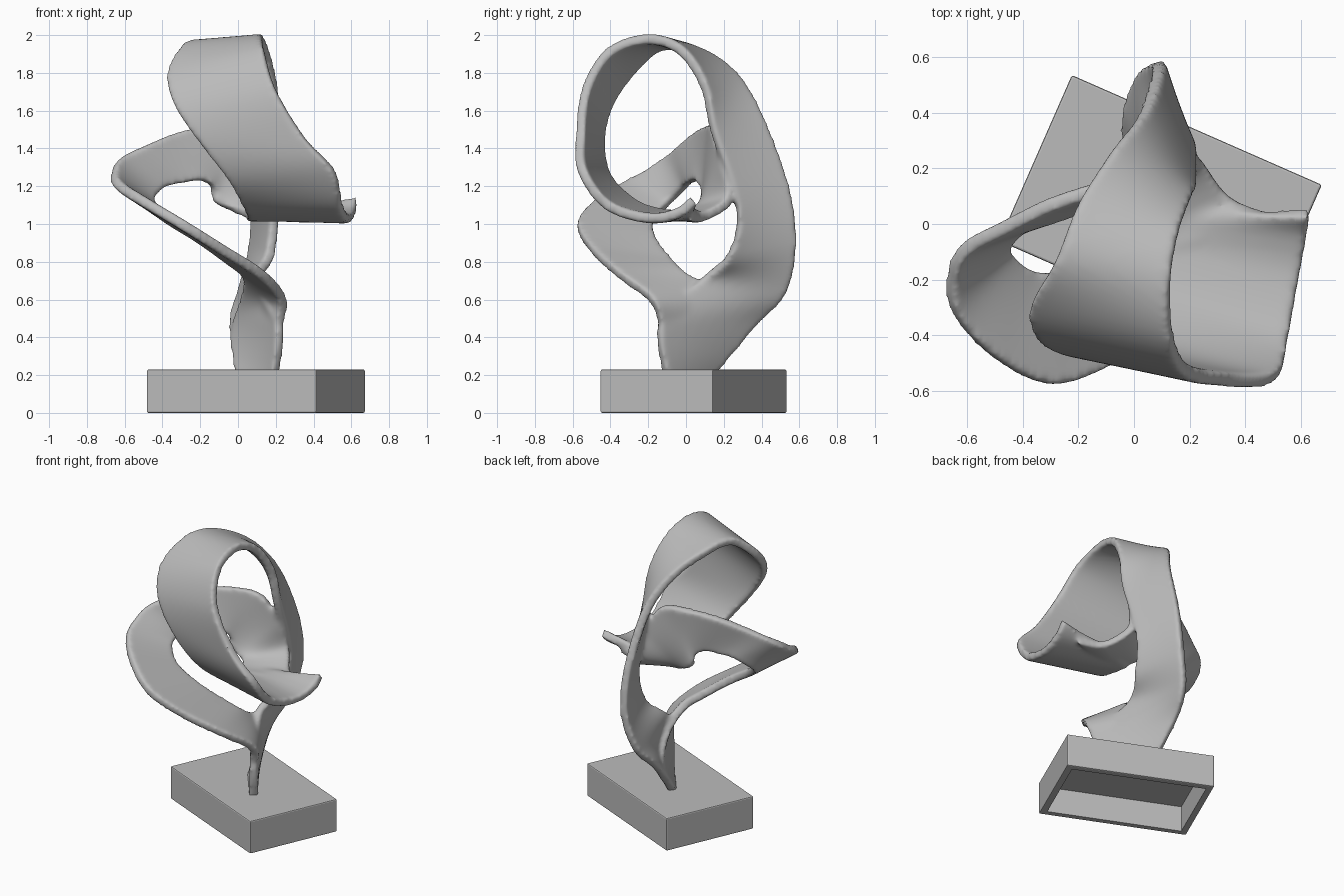
import bpy
import bmesh
from math import radians
from mathutils import Matrix, Vector

default_cube = bpy.data.objects.get("Cube")
if default_cube:
    bpy.data.objects.remove(default_cube, do_unlink=True)


def make_material(name, colour):
    material = bpy.data.materials.new(name)
    material.use_nodes = True
    material.diffuse_color = colour
    material.node_tree.nodes["Principled BSDF"].inputs["Base Color"].default_value = colour
    return material


def add_object(name, bm, material):
    mesh = bpy.data.meshes.new(name)
    bm.normal_update()
    bm.to_mesh(mesh)
    bm.free()
    mesh.materials.append(material)
    obj = bpy.data.objects.new(name, mesh)
    bpy.context.collection.objects.link(obj)
    return obj


def spline_point(points, index, t):
    """Catmull-Rom point between points[index] and the following point."""
    last = len(points) - 1
    a, b, c, d = (points[min(max(index + k, 0), last)] for k in (-1, 0, 1, 2))
    return 0.5 * (2 * b + (c - a) * t + (2 * a - 5 * b + 4 * c - d) * t ** 2
                  + (3 * b - a - 3 * c + d) * t ** 3)


def sample_rail(points, steps):
    points = [Vector(p) for p in points]
    rail = [spline_point(points, i, s / steps)
            for i in range(len(points) - 1) for s in range(steps)]
    return rail + [points[-1]]


def add_ribbon(bm, sections, steps=6, across=8):
    """Skin a strip between two edge rails given as pairs of points."""
    first = sample_rail([s[0] for s in sections], steps)
    second = sample_rail([s[1] for s in sections], steps)
    rows = [[bm.verts.new(p.lerp(q, k / across)) for k in range(across + 1)]
            for p, q in zip(first, second)]
    for row, following in zip(rows, rows[1:]):
        for k in range(across):
            bm.faces.new((row[k], row[k + 1], following[k + 1], following[k]))


stone = make_material("grey stone", (0.5, 0.5, 0.5, 1.0))

# Big loop: rises from the stem at the back, over the top, down the front to the floor
loop_sections = [
    ((0, .13, .19), (.2, -.11, .19)),
    ((-.03, .38, .48), (.22, -.14, .48)),
    ((.02, .53, .64), (.1, .07, .7)),
    ((.08, .58, .9), (.17, .22, .83)),
    ((.08, .54, 1.2), (.2, .27, 1.08)),
    ((.03, .4, 1.57), (.21, .14, 1.48)),
    ((-.08, .26, 1.79), (.2, .09, 1.73)),
    ((-.2, .07, 1.91), (.16, -.03, 1.92)),
    ((-.28, -.13, 1.94), (.13, -.21, 1.98)),
    ((-.37, -.3, 1.79), (.14, -.41, 1.91)),
    ((-.33, -.41, 1.62), (.2, -.53, 1.71)),
    ((-.2, -.45, 1.43), (.35, -.56, 1.46)),
    ((-.05, -.41, 1.24), (.51, -.55, 1.28)),
    ((.03, -.26, 1.1), (.55, -.42, 1.1)),
    ((.05, -.1, 1.05), (.59, -.2, 1.03)),
    ((.06, 0, 1.04), (.62, -.04, 1.06)),
    ((.3, .04, 1.04), (.63, .04, 1.13)),
]

# Side loop: leaves the stem to the right, turns back and joins the floor of the big loop
side_sections = [
    ((.2, -.11, .19), (0, .13, .19)),
    ((.22, -.14, .46), (-.01, .3, .46)),
    ((.24, -.19, .6), (.03, .19, .62)),
    ((.13, -.36, .73), (.04, 0, .73)),
    ((-.09, -.51, .87), (-.05, -.08, .81)),
    ((-.3, -.575, 1), (-.2, -.16, .92)),
    ((-.5, -.48, 1.12), (-.36, -.17, 1.02)),
    ((-.64, -.33, 1.21), (-.45, -.1, 1.1)),
    ((-.66, -.2, 1.28), (-.44, -.05, 1.15)),
    ((-.62, -.1, 1.35), (-.38, 0, 1.2)),
    ((-.48, -.02, 1.42), (-.28, .03, 1.22)),
    ((-.3, .07, 1.49), (-.19, .06, 1.23)),
    ((-.1, .13, 1.52), (-.13, .09, 1.19)),
    ((.08, .16, 1.5), (-.13, .1, 1.12)),
    ((.18, .2, 1.33), (-.05, .08, 1.08)),
    ((.23, .24, 1.14), (.02, .03, 1.06)),
    ((.34, .1, 1.04), (.05, -.05, 1.05)),
    ((.5, .03, 1.04), (.06, -.12, 1.05)),
]

bm = bmesh.new()
add_ribbon(bm, loop_sections)
add_ribbon(bm, side_sections)
ribbon = add_object("twisted_ribbon", bm, stone)

# Thicken the strips, fuse them into one skin and soften the edges
thicken = ribbon.modifiers.new("thickness", "SOLIDIFY")
thicken.thickness = 0.055
thicken.offset = 0
fuse = ribbon.modifiers.new("fuse", "REMESH")
fuse.mode = "VOXEL"
fuse.voxel_size = 0.013
fuse.use_smooth_shade = True
soften = ribbon.modifiers.new("soften", "SMOOTH")
soften.factor = 0.5
soften.iterations = 12

# Plinth: turned block with a hollow underside
bm = bmesh.new()
placement = Matrix.Translation((.095, .04, .115)) @ Matrix.Rotation(radians(-23.7), 4, "Z")
bmesh.ops.create_cube(bm, size=1, matrix=placement @ Matrix.Diagonal((.98, .65, .23, 1)))
bmesh.ops.bevel(bm, geom=bm.edges[:], offset=0.008, segments=2, affect="EDGES", profile=0.5)
bm.normal_update()
underside = min(bm.faces, key=lambda f: f.normal.z * f.calc_area())
bmesh.ops.inset_region(bm, faces=[underside], thickness=0.05)
hollow = bmesh.ops.extrude_face_region(bm, geom=[underside])
ceiling = [v for v in hollow["geom"] if isinstance(v, bmesh.types.BMVert)]
bmesh.ops.translate(bm, verts=ceiling, vec=(0, 0, 0.18))
if underside.is_valid:
    bmesh.ops.delete(bm, geom=[underside], context="FACES_ONLY")
plinth = add_object("plinth", bm, stone)

bpy.ops.object.select_all(action="DESELECT")
plinth.select_set(True)
bpy.context.view_layer.objects.active = plinth
bpy.ops.object.shade_smooth_by_angle(angle=radians(15))
